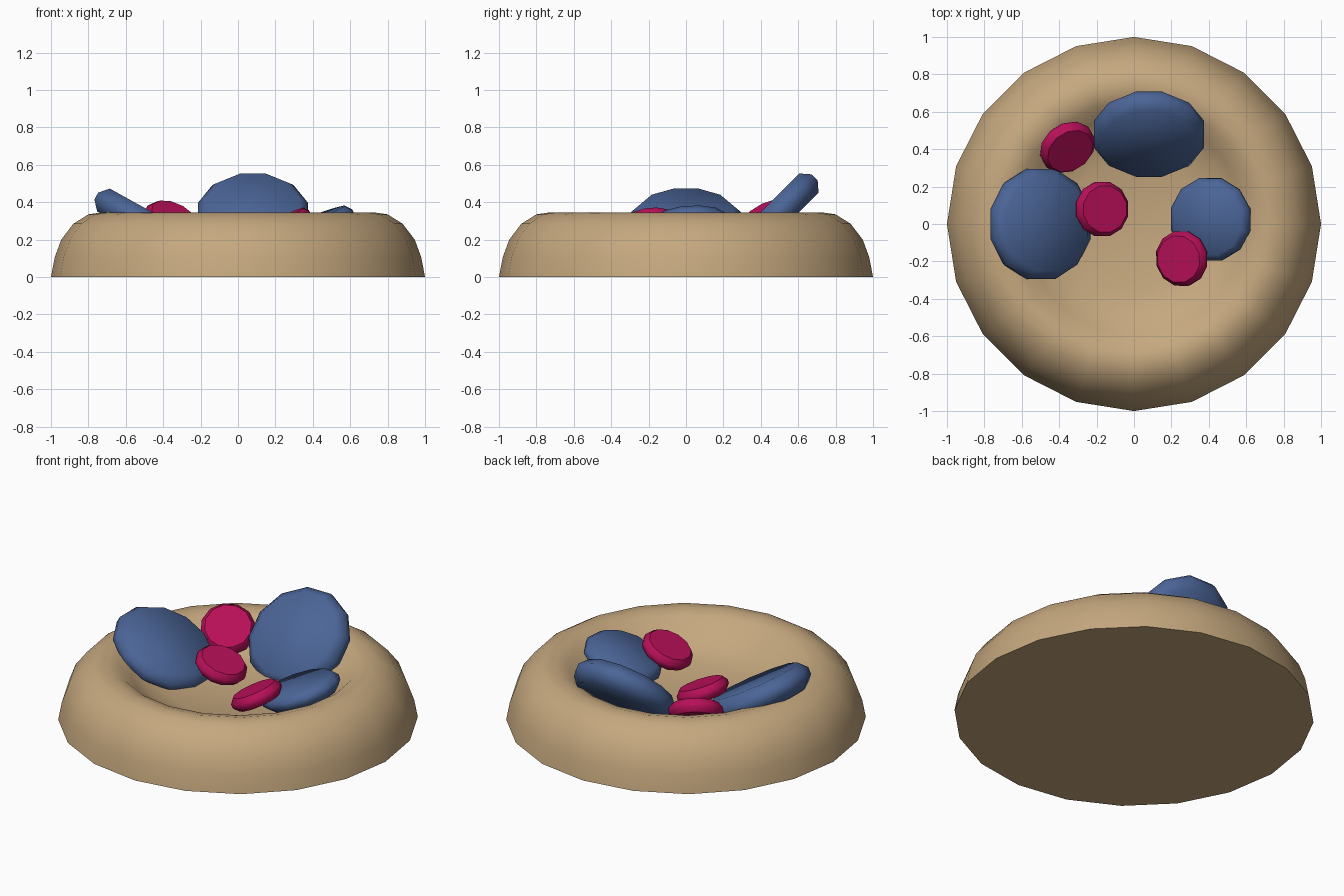
import bpy, bmesh, math
from mathutils import Matrix, Vector

if "Cube" in bpy.data.objects:
    bpy.data.objects.remove(bpy.data.objects["Cube"])


def material(name, rgb):
    m = bpy.data.materials.new(name)
    m.diffuse_color = (*rgb, 1)
    m.use_nodes = True
    m.node_tree.nodes["Principled BSDF"].inputs["Base Color"].default_value = m.diffuse_color
    return m


TAN = material("tan", (0.56, 0.39, 0.21))
BLUE = material("blue", (0.07, 0.13, 0.31))
PINK = material("pink", (0.48, 0.005, 0.10))


def lathe(name, profile, sides, phase, mat, matrix=Matrix()):
    """Spin (radius, height) points around z; close both ends."""
    bm = bmesh.new()
    rings = []
    for r, z in profile:
        if r == 0:
            rings.append([bm.verts.new((0, 0, z))])
            continue
        angles = [phase + 2 * math.pi * i / sides for i in range(sides)]
        rings.append([bm.verts.new((r * math.cos(a), r * math.sin(a), z)) for a in angles])
    for a, b in zip(rings, rings[1:]):
        for i in range(sides):
            j = (i + 1) % sides
            if len(b) == 1:
                bm.faces.new((a[i], a[j], b[0]))
            else:
                bm.faces.new((a[i], a[j], b[j], b[i]))
    for ring in (rings[0], rings[-1]):
        if len(ring) > 1:
            bm.faces.new(ring)
    bmesh.ops.recalc_face_normals(bm, faces=bm.faces)
    mesh = bpy.data.meshes.new(name)
    bm.to_mesh(mesh)
    bm.free()
    ob = bpy.data.objects.new(name, mesh)
    bpy.context.collection.objects.link(ob)
    mesh.materials.append(mat)
    ob.matrix_world = matrix
    bpy.ops.object.select_all(action='DESELECT')
    ob.select_set(True)
    bpy.context.view_layer.objects.active = ob
    bpy.ops.object.shade_smooth_by_angle(angle=math.radians(50))
    return ob


# bowl: rounded outer wall, soft crest, dished inside
lathe("bowl", [(1, 0), (0.98, 0.105), (0.945, 0.2), (0.88, 0.285), (0.8, 0.335),
               (0.73, 0.345), (0.66, 0.325), (0.59, 0.265), (0.5, 0.205),
               (0.36, 0.165), (0, 0.15)], 20, 0, TAN)


def pebble(name, centre, radius, half, tilt, heading, mat):
    """Chamfered 12-sided disc whose face leans towards the heading angle."""
    edge = radius - 0.15 * radius
    profile = [(edge, -half), (radius, -0.3 * half), (radius, 0.3 * half), (edge, half)]
    h = math.radians(heading)
    axis = Vector((-math.sin(h), math.cos(h), 0))
    matrix = Matrix.Translation(centre) @ Matrix.Rotation(math.radians(tilt), 4, axis)
    lathe(name, profile, 12, math.pi / 12, mat, matrix)


# large blue pieces leaning on the rim
pebble("blue_piece_back", (0.08, 0.48, 0.325), 0.305, 0.073, 45, -90, BLUE)
pebble("blue_piece_left", (-0.5, 0, 0.29), 0.305, 0.07, 29, 0, BLUE)
pebble("blue_piece_right", (0.41, 0.025, 0.27), 0.228, 0.05, 20, 190, BLUE)

# small pink pieces
pebble("pink_piece_back", (-0.355, 0.41, 0.295), 0.155, 0.04, 40, -55, PINK)
pebble("pink_piece_middle", (-0.17, 0.08, 0.25), 0.15, 0.04, 22, 0, PINK)
pebble("pink_piece_front", (0.255, -0.185, 0.28), 0.15, 0.04, 26, 190, PINK)
